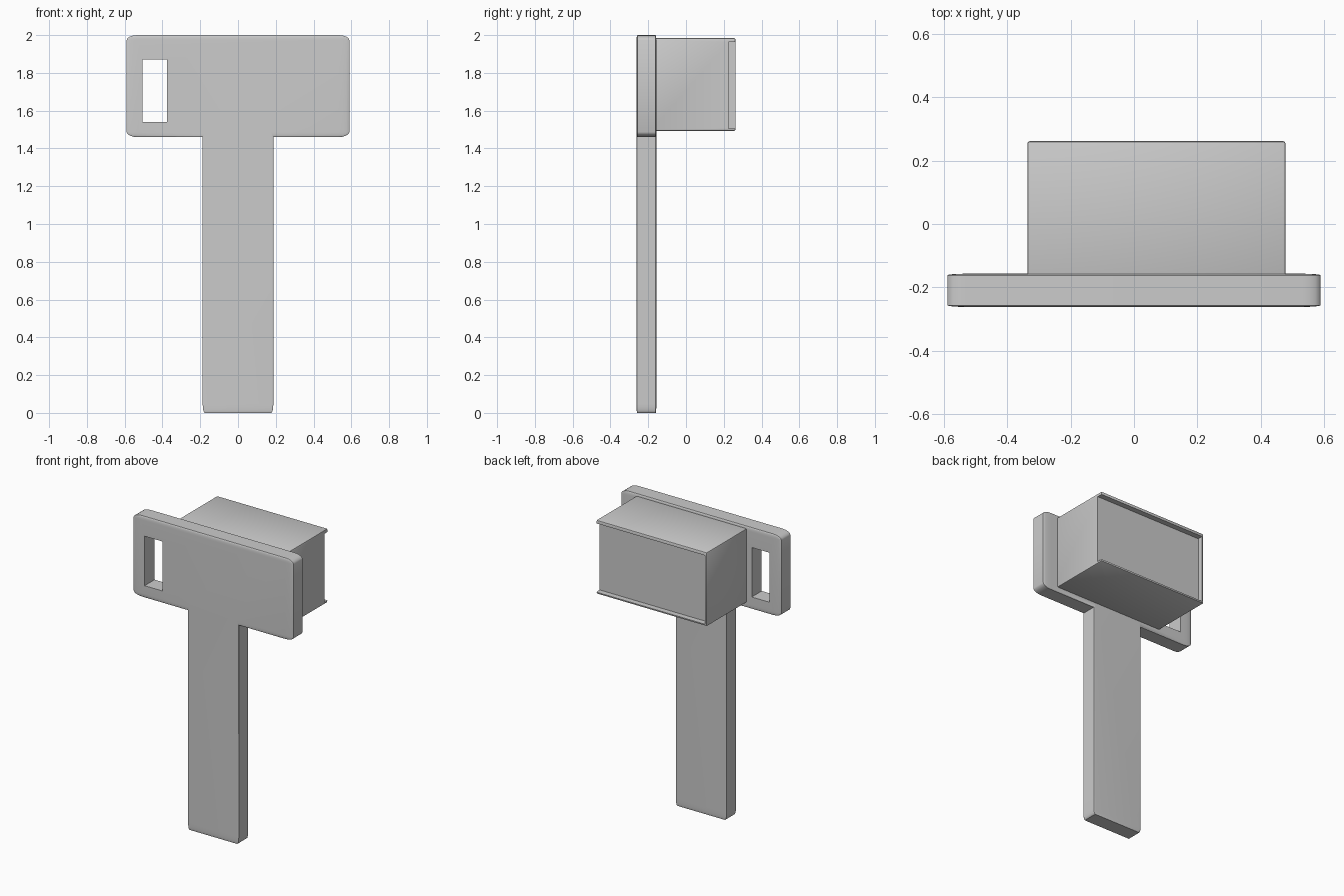
import bpy
import bmesh
from mathutils import Vector

default = bpy.data.objects.get("Cube")
if default:
    bpy.data.objects.remove(default, do_unlink=True)

grey = bpy.data.materials.new("plain grey")
grey.use_nodes = True
GREY = (0.6, 0.6, 0.6, 1)
grey.diffuse_color = GREY
grey.node_tree.nodes["Principled BSDF"].inputs["Base Color"].default_value = GREY


def block(name, low, high, bevel=0.0, stretch=True, segments=4):
    """Box between two corners; a stretched bevel is scaled with the box."""
    low, high = Vector(low), Vector(high)
    size, middle = high - low, (low + high) / 2
    bm = bmesh.new()
    bmesh.ops.create_cube(bm, size=1)
    if not stretch:
        bmesh.ops.scale(bm, vec=size, verts=bm.verts)
    if bevel:
        bmesh.ops.bevel(bm, geom=bm.edges[:], offset=bevel, segments=segments,
                        profile=0.5, affect='EDGES')
    if stretch:
        bmesh.ops.scale(bm, vec=size, verts=bm.verts)
    bmesh.ops.translate(bm, vec=middle, verts=bm.verts)
    mesh = bpy.data.meshes.new(name)
    bm.to_mesh(mesh)
    bm.free()
    mesh.materials.append(grey)
    obj = bpy.data.objects.new(name, mesh)
    bpy.context.collection.objects.link(obj)
    return obj


def combine(target, other, operation):
    mod = target.modifiers.new(operation.lower(), 'BOOLEAN')
    mod.operation = operation
    mod.solver = 'EXACT'
    mod.object = other
    bpy.context.view_layer.objects.active = target
    bpy.ops.object.modifier_apply(modifier=mod.name)
    bpy.data.objects.remove(other, do_unlink=True)


FRONT, BACK = -0.262, -0.157

# Wide head plate with the long stem joined below it
plate = block("front_plate", (-0.59, FRONT, 1.46), (0.59, BACK, 2.0), 0.05)
stem = block("stem", (-0.187, FRONT, 0), (0.187, BACK, 1.6), 0.03)
combine(plate, stem, 'UNION')

# Upright slot through the plate
slot = block("slot_cutter", (-0.505, -0.4, 1.54), (-0.375, 0, 1.87))
combine(plate, slot, 'DIFFERENCE')

# Box on the back, with a recess open toward +x
box = block("back_box", (-0.337, BACK - 0.03, 1.493), (0.479, 0.262, 1.985),
            0.008, stretch=False, segments=2)
recess = block("recess_cutter", (-0.325, 0.225, 1.505), (0.6, 0.4, 1.963))
combine(box, recess, 'DIFFERENCE')

# Smooth the rounded edges only
for obj in (plate, box):
    bpy.ops.object.select_all(action='DESELECT')
    obj.select_set(True)
    bpy.context.view_layer.objects.active = obj
    bpy.ops.object.shade_smooth_by_angle(angle=0.6)
